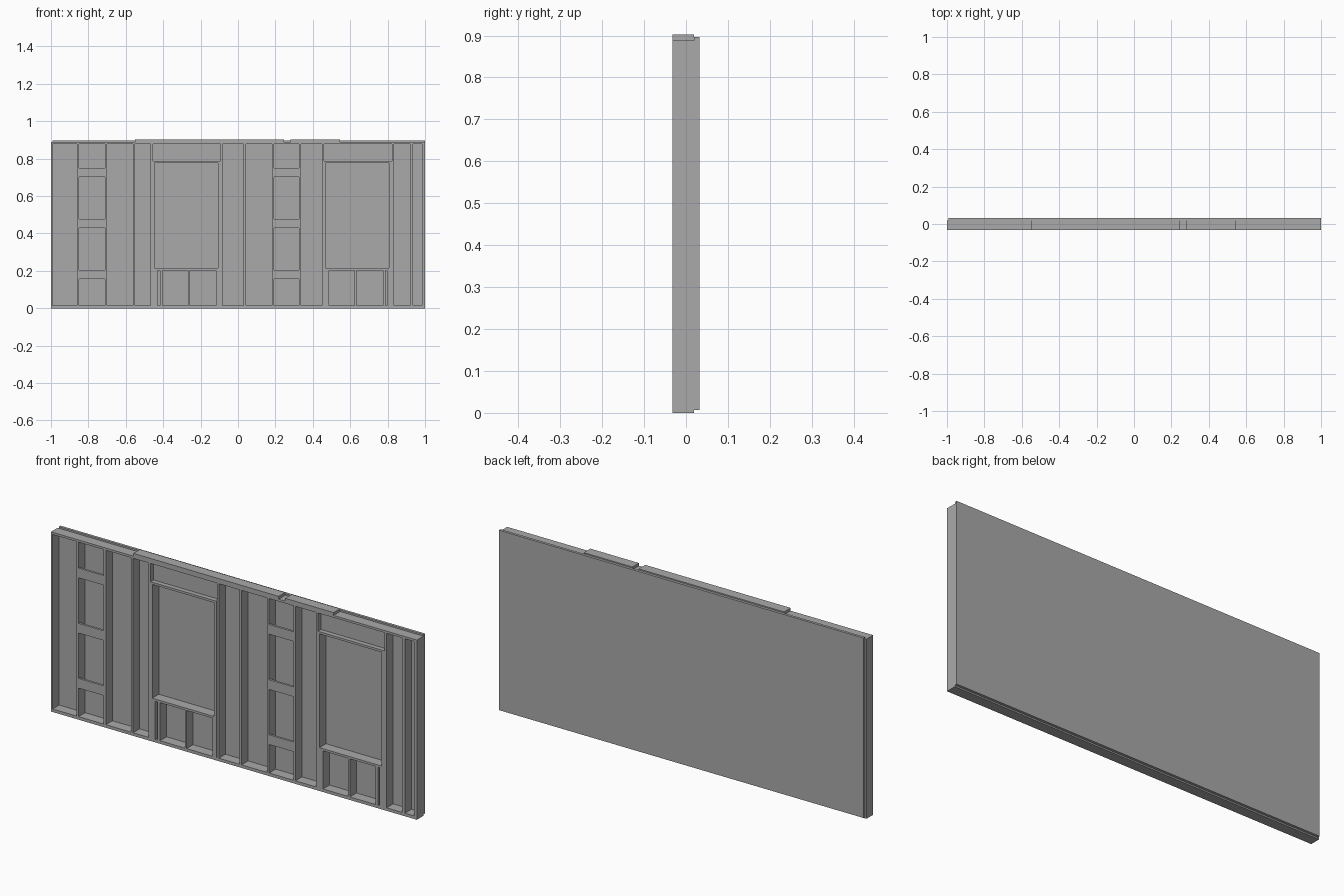
import bpy

cube = bpy.data.objects.get("Cube")
if cube:
    bpy.data.objects.remove(cube, do_unlink=True)

grey = bpy.data.materials.new("plain grey")
grey.use_nodes = True
colour = (0.4, 0.4, 0.4, 1)
grey.diffuse_color = colour
grey.node_tree.nodes["Principled BSDF"].inputs["Base Color"].default_value = colour

FRONT, BACK = -0.032, 0.019      # depth of the timber frame
T = 0.011                        # timber thickness
FLOOR, CEIL, TOP = 0.015, 0.877, 0.888


def box(name, x0, x1, z0, z1, y0=FRONT, y1=BACK):
    """Add a board from its limits along each axis."""
    verts = [(x, y, z) for x in (x0, x1) for y in (y0, y1) for z in (z0, z1)]
    faces = [(0, 1, 3, 2), (4, 6, 7, 5), (0, 4, 5, 1),
             (2, 3, 7, 6), (0, 2, 6, 4), (1, 5, 7, 3)]
    mesh = bpy.data.meshes.new(name)
    mesh.from_pydata(verts, [], faces)
    mesh.materials.append(grey)
    obj = bpy.data.objects.new(name, mesh)
    bpy.context.collection.objects.link(obj)
    return obj


# Sheathing board, shifted slightly up and sideways behind the frame
box("sheathing", -0.992, 1, 0.007, 0.896, BACK, 0.032)

# Horizontal plates
box("bottom_plate", -1, 1, 0, FLOOR)
box("top_plate", -1, 1, CEIL, TOP)
box("upper_plate_long", -0.55, 0.245, TOP, 0.902)
box("upper_plate_short", 0.28, 0.545, TOP, 0.902)

# Full height studs
for x in (-0.855, -0.706, -0.557, -0.461, -0.088,
          0.036, 0.187, 0.331, 0.454, 0.829):
    box("stud", x - T / 2, x + T / 2, FLOOR, CEIL)
box("end_stud_right", -1, -0.991, FLOOR, CEIL)
box("corner_stud", 0.92, 0.935, FLOOR, CEIL)
box("end_stud_left", 0.985, 1, FLOOR, CEIL)

# Flat blocking between pairs of studs, flush with the front
for x0, x1 in ((-0.85, -0.711), (0.192, 0.326)):
    for z in (0.18, 0.452, 0.725):
        box("blocking", x0, x1, z - 0.024, z + 0.024, FRONT, FRONT + T)

# Window openings: bay limits, opening limits, cripple spans under the sill
windows = (
    (-0.456, -0.094, -0.446, -0.108,
     ((-0.446, -0.43), (-0.418, -0.404), (-0.267, -0.259), (-0.118, -0.108))),
    (0.46, 0.823, 0.468, 0.807,
     ((0.468, 0.487), (0.623, 0.634), (0.775, 0.788), (0.797, 0.807))),
)
for x0, x1, w0, w1, cripples in windows:
    box("header", x0, x1, 0.787, CEIL, -0.009, BACK)
    box("header_plate", x0, x1, 0.776, 0.787)
    box("jack_stud", x0, w0, FLOOR, 0.776)
    box("jack_stud", w1, x1, FLOOR, 0.776)
    box("window_sill", w0, w1, 0.203, 0.214)
    for c0, c1 in cripples:
        box("cripple_stud", c0, c1, FLOOR, 0.203)
